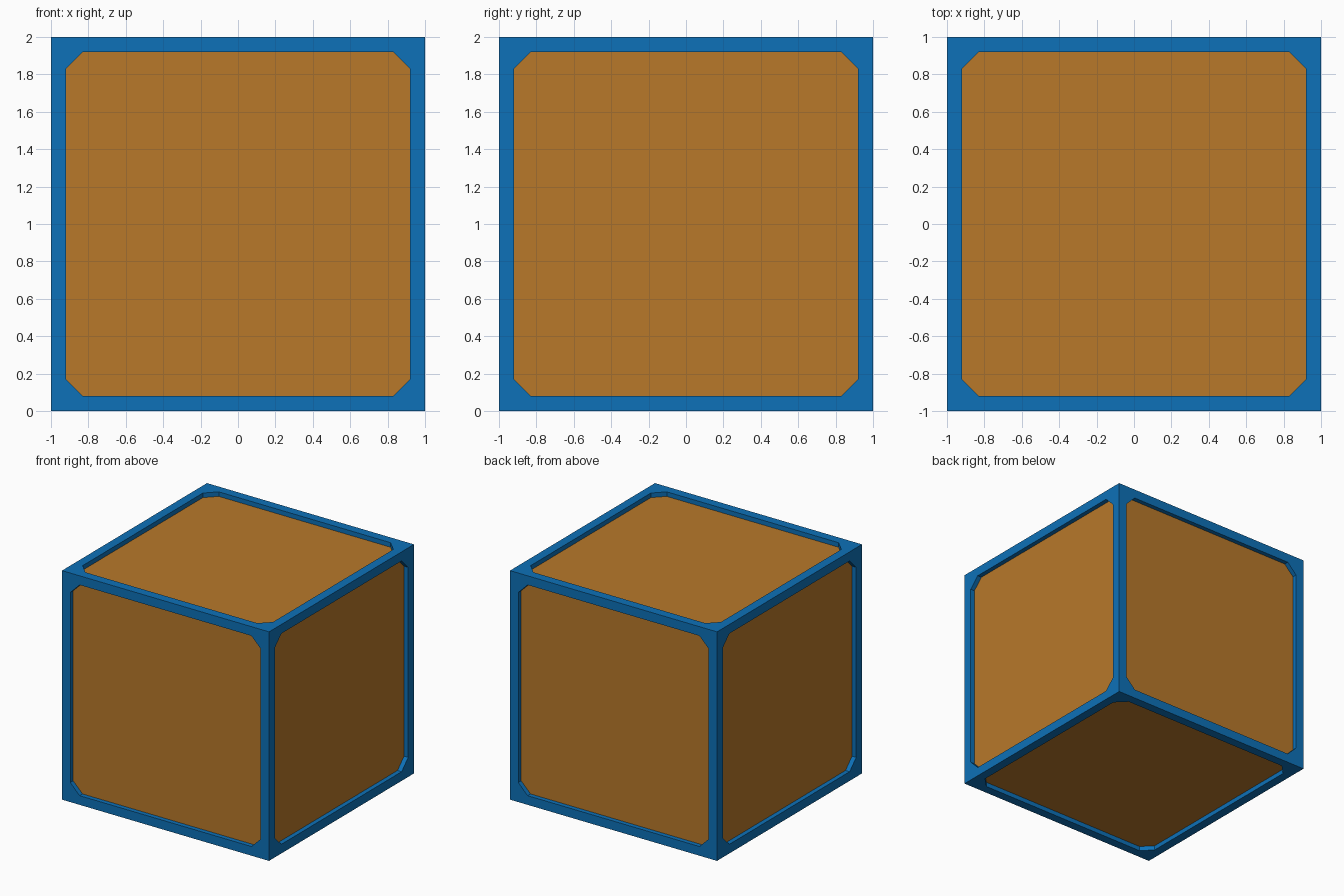
import bpy, bmesh
from math import pi
from mathutils import Matrix

if "Cube" in bpy.data.objects:
    bpy.data.objects.remove(bpy.data.objects["Cube"])

HALF, OPEN, CHAMFER, RECESS = 1.0, 0.92, 0.09, 0.04


def material(name, color):
    m = bpy.data.materials.new(name)
    m.diffuse_color = (*color, 1)
    m.use_nodes = True
    m.node_tree.nodes["Principled BSDF"].inputs["Base Color"].default_value = m.diffuse_color
    return m


def new_object(name, bm, mat=None):
    bmesh.ops.recalc_face_normals(bm, faces=bm.faces)
    mesh = bpy.data.meshes.new(name)
    bm.to_mesh(mesh)
    bm.free()
    ob = bpy.data.objects.new(name, mesh)
    bpy.context.collection.objects.link(ob)
    ob.location.z = HALF
    if mat:
        mesh.materials.append(mat)
    return ob


def box(name, half, mat):
    bm = bmesh.new()
    bmesh.ops.create_cube(bm, size=2 * half)
    return new_object(name, bm, mat)


def opening_cutter(name, rotation):
    # Chamfered square prism running right through the cube
    a, b = OPEN, OPEN - CHAMFER
    outline = [(a, -b), (a, b), (b, a), (-b, a), (-a, b), (-a, -b), (-b, -a), (b, -a)]
    bm = bmesh.new()
    face = bm.faces.new([bm.verts.new((x, y, -1.5)) for x, y in outline])
    side = bmesh.ops.extrude_face_region(bm, geom=[face])
    verts = [g for g in side["geom"] if isinstance(g, bmesh.types.BMVert)]
    bmesh.ops.translate(bm, verts=verts, vec=(0, 0, 3))
    bmesh.ops.transform(bm, matrix=rotation, verts=bm.verts)
    ob = new_object(name, bm)
    ob.hide_render = True
    return ob


# Edge frame with gusseted corners
frame = box("frame", HALF, material("blue", (0.004, 0.165, 0.48)))
cutters = [opening_cutter("cutter_z", Matrix.Identity(4)),
           opening_cutter("cutter_y", Matrix.Rotation(pi / 2, 4, 'X')),
           opening_cutter("cutter_x", Matrix.Rotation(pi / 2, 4, 'Y'))]
bpy.context.view_layer.objects.active = frame
for cutter in cutters:
    mod = frame.modifiers.new("opening", 'BOOLEAN')
    mod.operation, mod.solver, mod.object = 'DIFFERENCE', 'EXACT', cutter
    bpy.ops.object.modifier_apply(modifier=mod.name)
for cutter in cutters:
    bpy.data.objects.remove(cutter)

# Recessed panels: one inner box showing through every opening
box("panels", HALF - RECESS, material("orange_brown", (0.48, 0.19, 0.023)))
